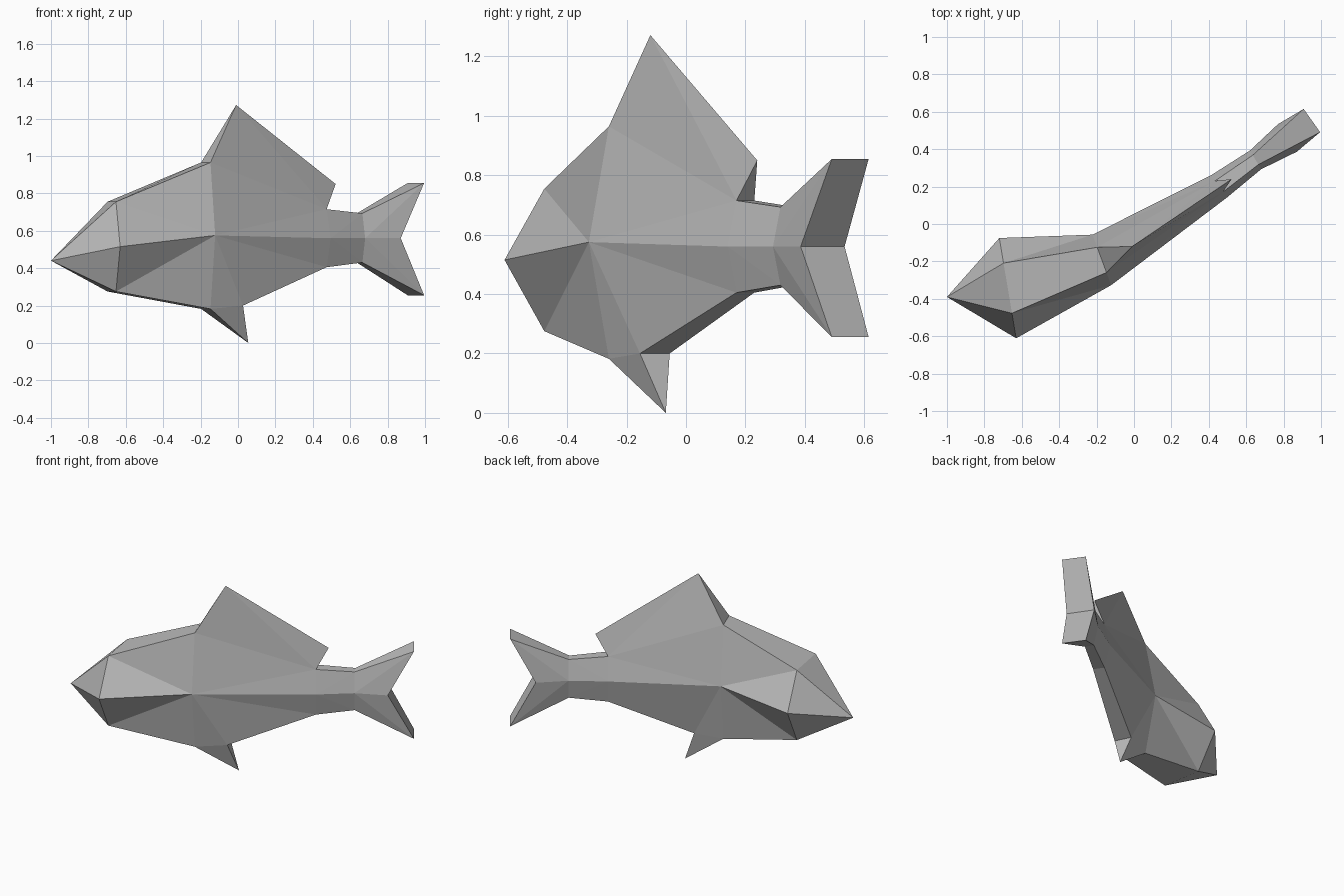
import bpy
import bmesh

cube = bpy.data.objects.get("Cube")
if cube:
    bpy.data.objects.remove(cube)

# Single flat colour
grey = bpy.data.materials.new("plain_grey")
grey.use_nodes = True
grey.diffuse_color = (0.5, 0.5, 0.5, 1)
bsdf = grey.node_tree.nodes["Principled BSDF"]
bsdf.inputs["Base Color"].default_value = grey.diffuse_color
bsdf.inputs["Roughness"].default_value = 0.8

# Stations along the curved spine: centre x, y and sideways half-width vector
HEAD = (-0.675, -0.343, 0.045, -0.268)
SHOULDER = (-0.172, -0.192, 0.05, -0.135)
WAIST = (0.453, 0.2, 0.042, -0.06)
TAIL_ROOT = (0.65, 0.343, 0.03, -0.05)
TAIL_NOTCH = (0.82, 0.46, 0.05, -0.074)
TAIL_TIP = (0.951, 0.553, 0.044, -0.062)
BELLY = (0.002, -0.105, 0.025, -0.05)

# Landmarks: station, height, width factor (0 = on the centre line)
MARKS = {
    "nose": ((-1, -0.39, 0, 0), 0.44, 0),
    "brow": (HEAD, 0.755, 0.5), "cheek": (HEAD, 0.515, 1), "chin": (HEAD, 0.275, 0.5),
    "back": (SHOULDER, 0.965, 0.5), "flank": (SHOULDER, 0.575, 1),
    "breast": (SHOULDER, 0.182, 0.5),
    "dorsal_peak": ((-0.01, -0.12, 0, 0), 1.272, 0),
    "dorsal_rear": ((0.522, 0.24, 0, 0), 0.85, 0),
    "waist_top": (WAIST, 0.715, 0.5), "waist": (WAIST, 0.56, 1),
    "waist_low": (WAIST, 0.405, 0.5),
    "root_top": (TAIL_ROOT, 0.693, 0.5), "root": (TAIL_ROOT, 0.56, 1),
    "root_low": (TAIL_ROOT, 0.43, 0.5),
    "tail_up": (TAIL_TIP, 0.855, 1), "notch": (TAIL_NOTCH, 0.56, 1),
    "tail_down": (TAIL_TIP, 0.255, 1),
    "belly": (BELLY, 0.2, 1),
    "belly_tip": ((0.055, -0.068, 0, 0), 0, 0),
}


def point(name, side):
    (x, y, hx, hy), z, width = MARKS[name]
    return (x + side * width * hx, y + side * width * hy, z)


def build(name, panels, ridges):
    """Mirror side panels about the spine and close the ridges between them."""
    bm = bmesh.new()
    verts = {}

    def vert(mark, side):
        key = (mark, side if MARKS[mark][2] else 0)
        if key not in verts:
            verts[key] = bm.verts.new(point(mark, side))
        return verts[key]

    def face(corners):
        corners = list(dict.fromkeys(corners))
        if len(corners) > 2:
            bm.faces.new(corners)

    for panel in panels:
        marks = panel.split()
        for side in (1, -1):
            # Fan from the first mark so that the creases match on both sides
            for a, b in zip(marks[1:], marks[2:]):
                tri = [vert(m, side) for m in (marks[0], a, b)]
                face(tri if side > 0 else tri[::-1])
    for ridge in ridges:
        marks = ridge.split()
        for a, b in zip(marks, marks[1:]):
            face([vert(a, 1), vert(b, 1), vert(b, -1), vert(a, -1)])
    mesh = bpy.data.meshes.new(name)
    bm.to_mesh(mesh)
    bm.free()
    mesh.materials.append(grey)
    obj = bpy.data.objects.new(name, mesh)
    bpy.context.collection.objects.link(obj)


# Head and trunk
build("fish_body", [
    "nose cheek brow", "nose chin cheek",
    "flank back brow cheek", "flank cheek chin breast",
    "flank waist waist_top back", "flank belly waist_low waist",
    "flank breast belly",
    "waist root root_top waist_top", "waist waist_low root_low root",
], ["nose brow back", "waist_top root_top", "root_low waist_low belly",
    "breast chin nose"])

# Fins, joined to the trunk along shared edges
build("dorsal_fin", ["waist_top dorsal_rear dorsal_peak back"],
      ["back dorsal_peak", "dorsal_rear waist_top"])
build("belly_fin", ["breast belly_tip belly"], ["belly belly_tip breast"])
build("tail_fin", ["root notch tail_up root_top", "root root_low tail_down notch"],
      ["root_top tail_up notch tail_down root_low"])
